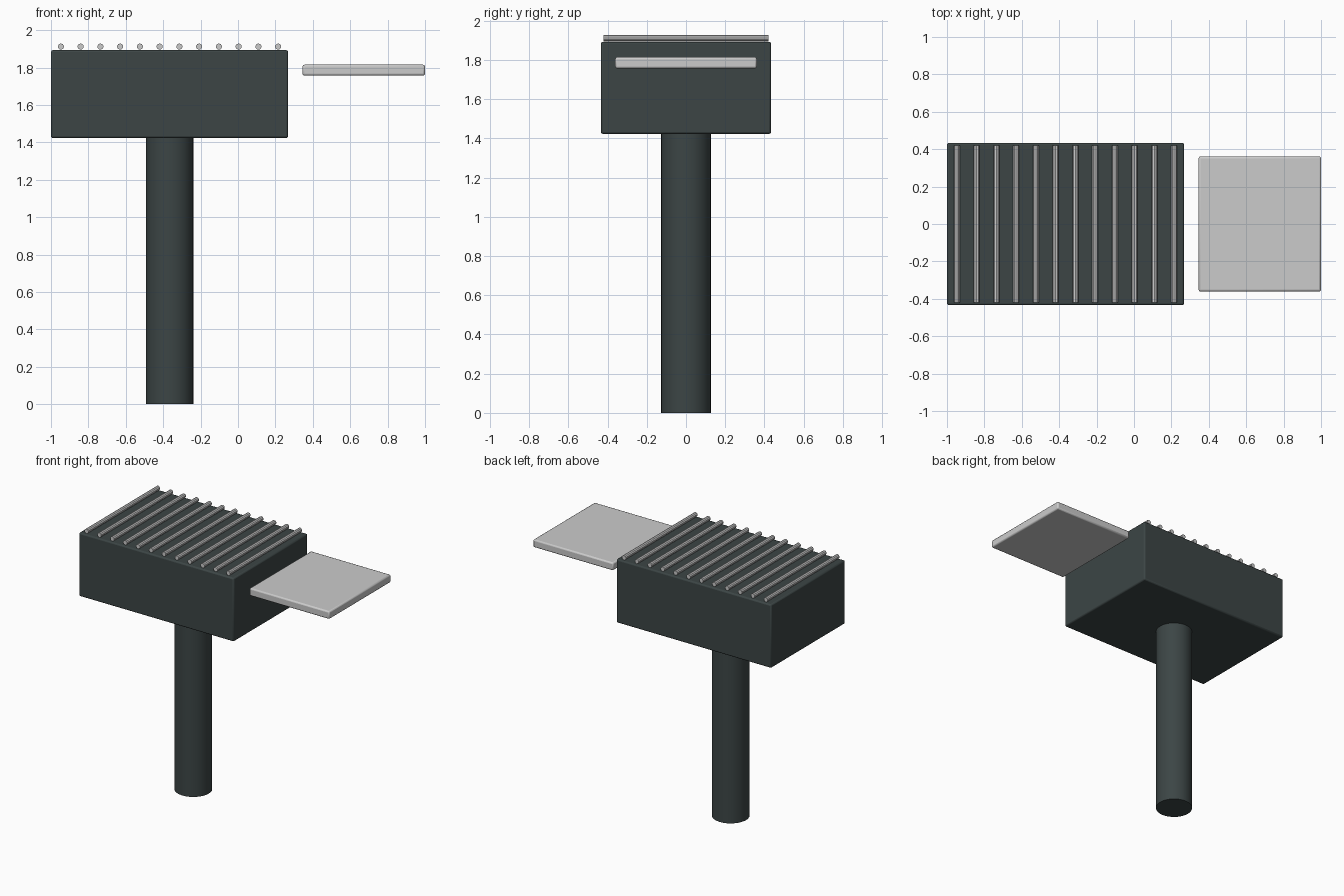
import bpy, math

if "Cube" in bpy.data.objects:
    bpy.data.objects.remove(bpy.data.objects["Cube"])

def material(name, col):
    m = bpy.data.materials.new(name)
    m.diffuse_color = col
    m.use_nodes = True
    m.node_tree.nodes["Principled BSDF"].inputs["Base Color"].default_value = m.diffuse_color
    return m

dark = material("dark_enamel", (0.045, 0.06, 0.06, 1))
steel = material("steel", (0.52, 0.53, 0.51, 1))
CX = -0.366  # centre line of the grill body

def finish(ob, name, mat, bevel=0.0):
    ob.name = name
    ob.data.materials.append(mat)
    if bevel:
        b = ob.modifiers.new("bevel", 'BEVEL')
        b.width = bevel
        b.segments = 2
    bpy.ops.object.shade_smooth_by_angle(angle=math.radians(35))

def box(name, lo, hi, mat, bevel):
    bpy.ops.mesh.primitive_cube_add(size=1, location=[(a + b) / 2 for a, b in zip(lo, hi)])
    ob = bpy.context.object
    ob.scale = [b - a for a, b in zip(lo, hi)]
    bpy.ops.object.transform_apply(location=False, rotation=False, scale=True)
    finish(ob, name, mat, bevel)

def rod(name, radius, length, loc, mat, sides, rot=(0, 0, 0)):
    bpy.ops.mesh.primitive_cylinder_add(vertices=sides, radius=radius, depth=length,
                                        location=loc, rotation=rot)
    finish(bpy.context.object, name, mat)

# Pedestal post
rod("post", 0.127, 1.43, (CX, 0, 0.715), dark, 32)

# Firebox
box("firebox", (-1.0, -0.434, 1.423), (0.268, 0.434, 1.893), dark, 0.01)

# Cooking grate bars
for i in range(12):
    x = CX + (i - 5.5) * 0.1056
    rod(f"grate_bar_{i + 1}", 0.0165, 0.84, (x, 0, 1.912), steel, 10, (math.pi / 2, 0, 0))

# Side shelf, set slightly apart from the firebox
box("side_shelf", (0.345, -0.361, 1.757), (1.0, 0.361, 1.815), steel, 0.01)
